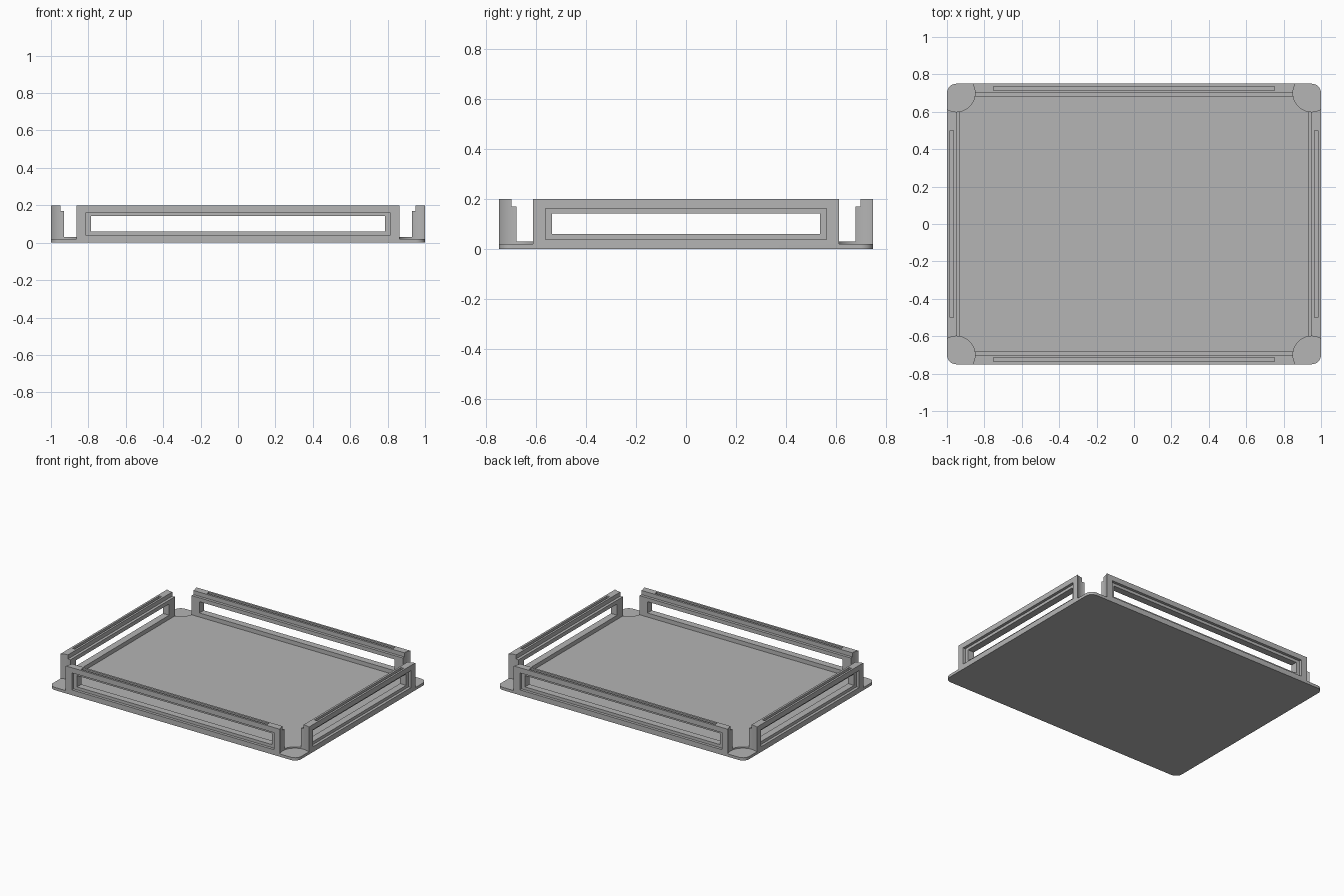
import bpy, bmesh, math
from mathutils import Matrix

if "Cube" in bpy.data.objects:
    bpy.data.objects.remove(bpy.data.objects["Cube"])

LENGTH, WIDTH = 2.0, 1.5
FLOOR, CORNER_FLOOR, TOP, LEDGE = 0.03, 0.02, 0.2, 0.17
CORNER, NOTCH = 0.05, 0.1      # corner rounding and corner notch radii

grey = bpy.data.materials.new("plain grey")
grey.use_nodes = True
grey.diffuse_color = (0.46, 0.46, 0.46, 1)
grey.node_tree.nodes["Principled BSDF"].inputs["Base Color"].default_value = grey.diffuse_color


def prism(name, points, axis, low, high):
    """Extrude a 2D outline along x or z."""
    bm = bmesh.new()
    place = (lambda a, b: (low, a, b)) if axis == "x" else (lambda a, b: (a, b, low))
    face = bm.faces.new([bm.verts.new(place(*p)) for p in points])
    moved = bmesh.ops.extrude_face_region(bm, geom=[face])["geom"]
    step = (high - low, 0, 0) if axis == "x" else (0, 0, high - low)
    bmesh.ops.translate(bm, vec=step, verts=[v for v in moved if isinstance(v, bmesh.types.BMVert)])
    bmesh.ops.recalc_face_normals(bm, faces=bm.faces)
    mesh = bpy.data.meshes.new(name)
    bm.to_mesh(mesh)
    bm.free()
    mesh.materials.append(grey)
    obj = bpy.data.objects.new(name, mesh)
    bpy.context.collection.objects.link(obj)
    return obj


def box(name, half, y0, y1, z0, z1):
    return prism(name, [(y0, z0), (y1, z0), (y1, z1), (y0, z1)], "x", -half, half)


def arc(x, y, r, start, sweep, n):
    angles = [math.radians(start + sweep * i / n) for i in range(n + 1)]
    return [(x + r * math.cos(a), y + r * math.sin(a)) for a in angles]


def notch(x, y):
    return prism("notch_cutter", arc(x, y, NOTCH, 0, 360, 64)[:-1], "z", CORNER_FLOOR, 0.3)


def cut(obj, cutters):
    for cutter in cutters:
        cutter.hide_render = True
        mod = obj.modifiers.new("cut", "BOOLEAN")
        mod.operation, mod.solver, mod.object = "DIFFERENCE", "EXACT", cutter
        bpy.context.view_layer.objects.active = obj
        bpy.ops.object.modifier_apply(modifier=mod.name)
        bpy.data.objects.remove(cutter)


def smooth(obj):
    bpy.ops.object.select_all(action="DESELECT")
    obj.select_set(True)
    bpy.context.view_layer.objects.active = obj
    bpy.ops.object.shade_smooth_by_angle(angle=math.radians(30))


# Base plate with rounded corners and a shallow round notch at each one
cx, cy = LENGTH / 2 - CORNER, WIDTH / 2 - CORNER
corners = [(cx, cy), (-cx, cy), (-cx, -cy), (cx, -cy)]
outline = [p for i, c in enumerate(corners) for p in arc(*c, CORNER, i * 90, 90, 12)]
base = prism("base_plate", outline, "z", 0, FLOOR)
cut(base, [notch(*c) for c in corners])
smooth(base)


def wall(name, span, distance, slot_half, angle):
    """Stepped wall with a framed window and a slot along the top."""
    half = span / 2
    profile = [(0, FLOOR), (0.07, FLOOR), (0.07, LEDGE), (0.05, LEDGE), (0.05, TOP), (0, TOP)]
    obj = prism(name, profile, "x", -half, half)
    end = half - CORNER - NOTCH * math.cos(math.radians(30))
    cut(obj, [
        notch(half - CORNER, CORNER),
        notch(CORNER - half, CORNER),
        box("recess_cutter", end - 0.05, -0.1, 0.02, 0.0385, 0.1625),
        box("window_cutter", end - 0.077, -0.1, 0.2, 0.06, 0.142),
        box("slot_cutter", slot_half, 0.015, 0.035, 0.18, 0.3),
    ])
    obj.data.transform(Matrix.Rotation(math.radians(angle), 4, "Z")
                       @ Matrix.Translation((0, -distance, 0)))
    smooth(obj)


# Four walls, outer faces flush with the plate
wall("front_wall", LENGTH, WIDTH / 2, 0.75, 0)
wall("left_wall", WIDTH, LENGTH / 2, 0.5, 90)
wall("back_wall", LENGTH, WIDTH / 2, 0.75, 180)
wall("right_wall", WIDTH, LENGTH / 2, 0.5, 270)
